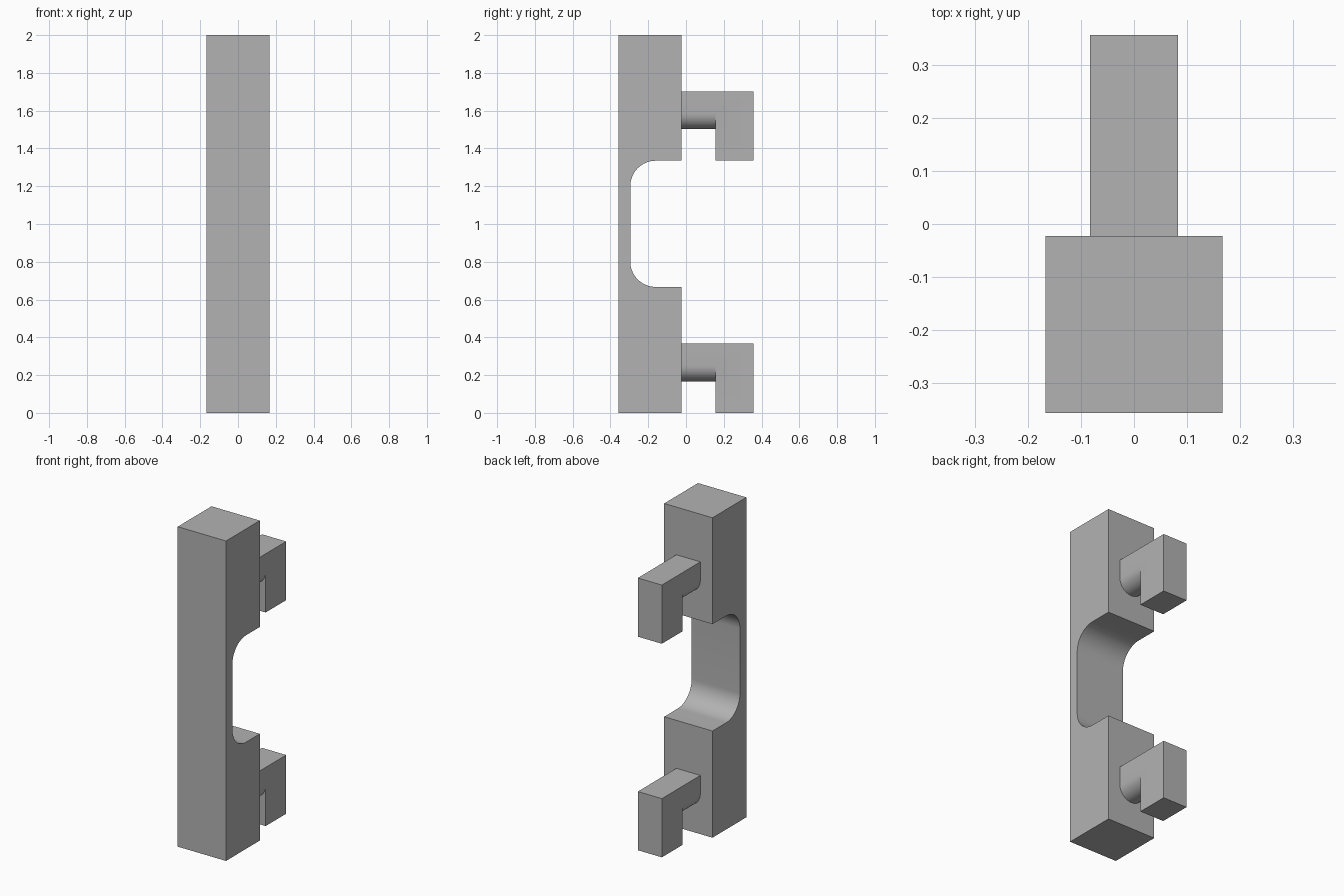
import bpy, bmesh
from math import cos, sin, pi, radians
from mathutils import Vector

if "Cube" in bpy.data.objects:
    bpy.data.objects.remove(bpy.data.objects["Cube"], do_unlink=True)

grey = bpy.data.materials.new("plain grey")
grey.use_nodes = True
COLOUR = (0.45, 0.45, 0.45, 1)
grey.diffuse_color = COLOUR
grey.node_tree.nodes["Principled BSDF"].inputs["Base Color"].default_value = COLOUR

BACK = -0.023    # plane where the hooks meet the body
FRONT = -0.357
REAR = 0.357


def arc(cx, cz, r, start, end, steps=16):
    angles = [start + (end - start) * i / steps for i in range(steps + 1)]
    return [(cx + r * cos(a), cz + r * sin(a)) for a in angles]


def finish(bm, name):
    bmesh.ops.recalc_face_normals(bm, faces=bm.faces)
    mesh = bpy.data.meshes.new(name)
    bm.to_mesh(mesh)
    bm.free()
    mesh.materials.append(grey)
    obj = bpy.data.objects.new(name, mesh)
    bpy.context.collection.objects.link(obj)
    bpy.ops.object.select_all(action='DESELECT')
    obj.select_set(True)
    bpy.context.view_layer.objects.active = obj
    bpy.ops.object.shade_smooth_by_angle(angle=radians(30))
    return obj


def extrude(bm, faces, offset):
    result = bmesh.ops.extrude_face_region(bm, geom=faces)["geom"]
    moved = [v for v in result if isinstance(v, bmesh.types.BMVert)]
    bmesh.ops.translate(bm, verts=moved, vec=offset)


# Upright body: side profile with a rounded recess in the back
def make_body(half=0.167, low=0.667, high=1.335, floor=-0.295, r=0.135):
    profile = [(FRONT, 0), (BACK, 0), (BACK, low)]
    profile += arc(floor + r, low + r, r, -pi / 2, -pi)
    profile += arc(floor + r, high - r, r, pi, pi / 2)
    profile += [(BACK, high), (BACK, 2), (FRONT, 2)]
    bm = bmesh.new()
    face = bm.faces.new([bm.verts.new((-half, y, z)) for y, z in profile])
    extrude(bm, [face], Vector((2 * half, 0, 0)))
    finish(bm, "body")


# Hook: round-bottomed arm leading to a square hanging tip
def make_hook(name, base, half=0.083, height=0.367, inner=0.155):
    arm_centre = base + 0.25
    bm = bmesh.new()

    def vert(x, z):
        return bm.verts.new((x, inner, z))

    under = [vert(x, z) for x, z in arc(0, arm_centre, half, 0, -pi)]
    top = [vert(-half, base + height), vert(half, base + height)]
    bottom = [vert(half, base), vert(-half, base)]
    arm_end = bm.faces.new(under + top)
    tip_face = bm.faces.new(under[::-1] + bottom)
    extrude(bm, [arm_end, tip_face], Vector((0, REAR - inner, 0)))
    arm = bmesh.ops.extrude_discrete_faces(bm, faces=[arm_end])["faces"][0]
    bmesh.ops.translate(bm, verts=arm.verts, vec=(0, BACK - inner, 0))
    bmesh.ops.recalc_face_normals(bm, faces=bm.faces)
    bmesh.ops.dissolve_limit(bm, angle_limit=radians(1),
                             verts=bm.verts, edges=bm.edges)
    finish(bm, name)


make_body()
make_hook("lower_hook", 0.0)
make_hook("upper_hook", 1.335)
